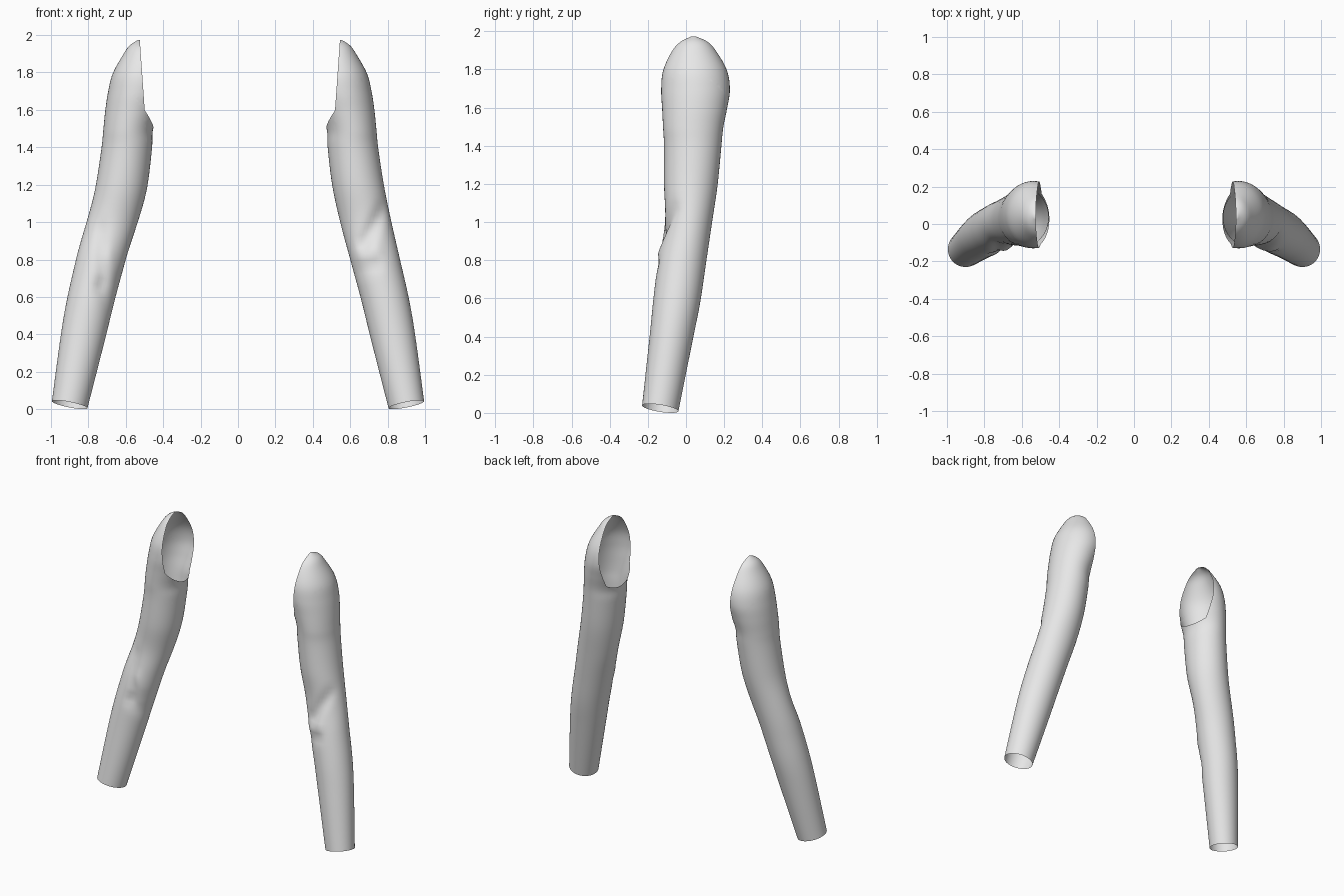
import bpy, bmesh, math
from mathutils import Vector

cube = bpy.data.objects.get("Cube")
if cube:
    bpy.data.objects.remove(cube, do_unlink=True)

SEGMENTS = 48
STEPS = 6

# Sleeve outline: height, inner x, outer x, front y, back y
OUTLINE = [
    (.03, .805, .995, -.23, -.04),
    (.4, .71, .945, -.19, .035),
    (.6, .66, .91, -.17, .075),
    (.8, .605, .865, -.145, .105),
    (1, .55, .82, -.11, .135),
    (1.2, .505, .78, -.115, .165),
    (1.4, .48, .75, -.115, .185),
    (1.5, .475, .74, -.12, .195),
    (1.6, .44, .73, -.125, .215),
    (1.7, .4, .715, -.13, .23),
    (1.8, .39, .69, -.12, .215),
    (1.9, .43, .635, -.075, .16),
    (1.95, .48, .6, -.03, .115),
    (1.98, .545, .555, .03, .05),
]

# Cloth folds on the front: start (x, z), end (x, z), width, depth
LEFT_FOLDS = [
    ((.67, .89), (.78, 1.08), .035, .022),
    ((.63, .74), (.74, .78), .03, .01),
    ((.64, .83), (.74, .85), .03, -.008),
]
RIGHT_FOLDS = [
    ((.72, .68), (.74, .98), .03, .01),
    ((.67, .56), (.74, .66), .035, .016),
    ((.66, .74), (.7, .82), .03, -.008),
]


def smooth_rows(rows):
    """Catmull-Rom interpolation through the outline rows."""
    result = []
    for i in range(len(rows) - 1):
        a, b = rows[max(i - 1, 0)], rows[i]
        c, d = rows[i + 1], rows[min(i + 2, len(rows) - 1)]
        for s in range(STEPS):
            t = s / STEPS
            result.append([
                q + t * (r - p) / 2
                + t * t * (2 * p - 5 * q + 4 * r - w) / 2
                + t ** 3 * (3 * q - p - 3 * r + w) / 2
                for p, q, r, w in zip(a, b, c, d)])
    result.append(list(rows[-1]))
    return result


def fold_depth(x, z, folds):
    total = 0
    point = Vector((x, z))
    for start, end, width, depth in folds:
        a, b = Vector(start), Vector(end)
        t = max(0, min(1, (point - a).dot(b - a) / (b - a).length_squared))
        gap = (point - a.lerp(b, t)).length
        total += depth * math.exp(-(gap / width) ** 2)
    return total


def make_sleeve(name, side, folds, shift, material):
    bm = bmesh.new()
    rings = []
    for z, inner, outer, front, back in smooth_rows(OUTLINE):
        cx, rx = (inner + outer) / 2, (outer - inner) / 2
        cy, ry = (front + back) / 2, (back - front) / 2
        tilt = max(0, 1 - z / 1.4)
        ring = []
        for k in range(SEGMENTS):
            angle = math.tau * k / SEGMENTS
            dx, dy = rx * math.cos(angle), ry * math.sin(angle)
            height = z + tilt * (.2 * dx - .16 * dy)
            facing = max(0, -math.sin(angle))
            dy += facing * fold_depth(cx + dx, height, folds)
            ring.append(bm.verts.new((cx + dx, cy + dy, height)))
        rings.append(ring)
    for low, high in zip(rings, rings[1:]):
        for k in range(SEGMENTS):
            n = (k + 1) % SEGMENTS
            bm.faces.new((low[k], low[n], high[n], high[k]))
    bm.faces.new(rings[-1])

    # Armhole: cut away the inner side above the underarm
    rim_point, rim_normal = Vector((.515, 0, 1.55)), Vector((1, 0, -.07))
    arm_point, arm_normal = Vector((.475, .05, 1.51)), Vector((-1.25, .25, 1))
    for point, normal in ((rim_point, rim_normal), (arm_point, arm_normal)):
        upper = [f for f in bm.faces if f.calc_center_median().z > 1.35]
        edges = {e for f in upper for e in f.edges}
        verts = {v for f in upper for v in f.verts}
        bmesh.ops.bisect_plane(bm, geom=upper + list(edges) + list(verts),
                               plane_co=point, plane_no=normal, dist=.0001)
    hole = []
    for f in bm.faces:
        c = f.calc_center_median()
        if (c - rim_point).dot(rim_normal) < 0 < (c - arm_point).dot(arm_normal):
            hole.append(f)
    bmesh.ops.delete(bm, geom=hole, context='FACES')

    # Lean the upper arm and place it on its own side
    for v in bm.verts:
        t = max(0, min(1, (v.co.z - .8) / .4))
        v.co.x = side * (v.co.x - shift * t * t * (3 - 2 * t))
    if side < 0:
        bmesh.ops.reverse_faces(bm, faces=bm.faces[:])
    base = min(v.co.z for v in bm.verts)
    bmesh.ops.translate(bm, verts=bm.verts[:], vec=(0, 0, -base))

    mesh = bpy.data.meshes.new(name)
    bm.to_mesh(mesh)
    bm.free()
    mesh.materials.append(material)
    mesh.shade_smooth()
    obj = bpy.data.objects.new(name, mesh)
    bpy.context.collection.objects.link(obj)


# Plain cloth colour
cloth = bpy.data.materials.new("light grey cloth")
cloth.use_nodes = True
grey = (.8, .8, .8, 1)
cloth.diffuse_color = grey
cloth.node_tree.nodes["Principled BSDF"].inputs["Base Color"].default_value = grey

make_sleeve("left_sleeve", 1, LEFT_FOLDS, 0, cloth)
make_sleeve("right_sleeve", -1, RIGHT_FOLDS, .02, cloth)
